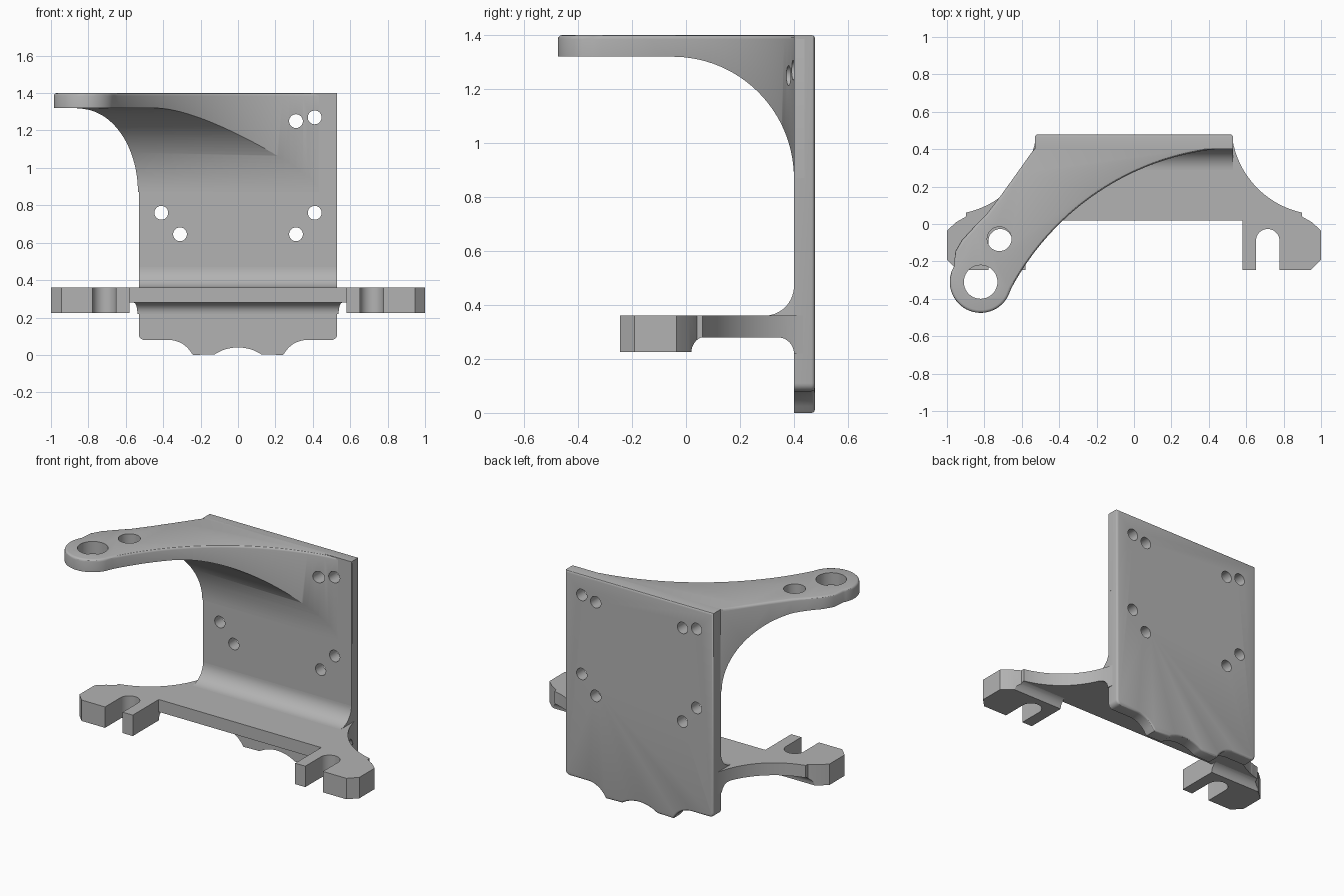
import bpy, bmesh
from math import cos, sin, radians

if "Cube" in bpy.data.objects:
    bpy.data.objects.remove(bpy.data.objects["Cube"])

GREY = (0.45, 0.45, 0.45, 1)
mat = bpy.data.materials.new("plain_grey")
mat.use_nodes = True
mat.diffuse_color = GREY
mat.node_tree.nodes["Principled BSDF"].inputs["Base Color"].default_value = GREY


def arc(cx, cy, r, a0, a1, n=16):
    """Points on a circle from angle a0 to a1 in degrees."""
    angles = [radians(a0 + (a1 - a0) * i / n) for i in range(n + 1)]
    return [(cx + r * cos(a), cy + r * sin(a)) for a in angles]


def mirror(pts):
    return [(-x, y) for x, y in reversed(pts)]


def prism(name, pts, axis, lo, hi, bevel=0.0):
    """Extrude an outline along an axis; optionally round the rim at hi."""
    place = {"x": lambda a, b, t: (t, a, b),
             "y": lambda a, b, t: (a, t, b),
             "z": lambda a, b, t: (a, b, t)}[axis]
    bm = bmesh.new()
    low = [bm.verts.new(place(a, b, lo)) for a, b in pts]
    high = [bm.verts.new(place(a, b, hi)) for a, b in pts]
    n = len(pts)
    bm.faces.new(low)
    bm.faces.new(high)
    for i in range(n):
        j = (i + 1) % n
        bm.faces.new((low[i], low[j], high[j], high[i]))
    bmesh.ops.recalc_face_normals(bm, faces=bm.faces)
    if bevel:
        rim = [e for e in bm.edges if all(v in high for v in e.verts)]
        bmesh.ops.bevel(bm, geom=rim, offset=bevel, segments=3,
                        profile=0.5, affect="EDGES")
    mesh = bpy.data.meshes.new(name)
    bm.to_mesh(mesh)
    bm.free()
    mesh.materials.append(mat)
    ob = bpy.data.objects.new(name, mesh)
    bpy.context.collection.objects.link(ob)
    return ob


def carve(ob, cutter, operation="DIFFERENCE"):
    bpy.context.view_layer.objects.active = ob
    mod = ob.modifiers.new("carve", "BOOLEAN")
    mod.operation = operation
    mod.solver = "EXACT"
    mod.object = cutter
    bpy.ops.object.modifier_apply(modifier=mod.name)


def discard(ob):
    bpy.data.objects.remove(ob)


def shape(ob, profile):
    """Keep only what lies inside a side profile."""
    cutter = prism("profile_cutter", profile, "x", -1.2, 1.2)
    carve(ob, cutter, "INTERSECT")
    discard(cutter)


# Back plate with a scalloped lower edge
half = arc(0, -0.19, 0.23, 90, 57, 8)
half += [(0.24, 0)] + arc(0.37, -0.06, 0.14, 150, 90, 8)
half += arc(0.50, 0.11, 0.03, -90, 0, 5) + [(0.53, 1.4)]
plate = prism("back_plate", half + mirror(half)[:-1], "y", 0.40, 0.478, 0.013)

# Upper arm: swept plan, blended to the plate by a large cove
plan = [(0.53, 0.44), (-0.53, 0.44), (-0.53, 0.407), (-0.62, 0.28),
        (-0.71, 0.155), (-0.79, 0.05), (-0.86, -0.02), (-0.92, -0.085),
        (-0.955, -0.145)]
plan += arc(-0.82, -0.31, 0.165, 150, 333, 28)
plan += arc(0.6, -1.013, 1.423, 152, 92.8, 40)
arm = prism("upper_arm", plan, "z", 0.8, 1.4, 0.015)
shape(arm, [(-0.6, 1.5), (-0.6, 1.32)] + arc(-0.05, 0.87, 0.45, 90, 0, 32)
      + [(0.44, 0.87), (0.44, 1.5)])
for x, y, r in ((-0.82, -0.31, 0.09), (-0.72, -0.08, 0.065)):
    cutter = prism("arm_hole_cutter", arc(x, y, r, 0, 350, 35), "z", 1.2, 1.5)
    carve(arm, cutter)
    discard(cutter)

# Screw holes; the upper ones on the right stop inside the arm
for side in (1, -1):
    for x, z in ((0.31, 1.25), (0.41, 1.27), (0.41, 0.76), (0.31, 0.645)):
        front = 0.3 if side < 0 and z > 1 else 0.0
        hole = arc(side * x, z, 0.037, 0, 345, 23)
        cutter = prism("screw_hole_cutter", hole, "y", front, 0.6)
        carve(plate, cutter)
        if z > 1:
            carve(arm, cutter)
        discard(cutter)

# Lower shelf with flared sides and a small cove underneath
flare = arc(1.0, 0.53, 0.48, 257.7, 190.8, 24)
edge = [(0.898, 0.02)] + flare
shelf = prism("lower_shelf", edge + mirror(edge), "z", 0.2, 0.36)
shape(shelf, [(0.0, 0.4), (0.0, 0.28)] + arc(0.34, 0.22, 0.06, 90, 0, 10)
      + [(0.44, 0.22), (0.44, 0.4)])

# Cove between the shelf and the plate
cove = prism("shelf_cove", [(0.44, 0.32), (0.29, 0.32)]
             + arc(0.29, 0.47, 0.11, 270, 360, 14) + [(0.44, 0.47)],
             "x", -0.53, 0.53)

# Slotted ears at both ends of the shelf
ear = [(0.58, -0.245), (0.652, -0.245)] + arc(0.715, -0.09, 0.063, 180, 0, 18)
ear += [(0.778, -0.245), (0.945, -0.245), (1, -0.19), (1, -0.035),
        (0.95, 0.01), (0.898, 0.04)]
ear += [p for p in flare if p[0] > 0.6] + [(0.58, 0.29)]
ears = []
for name, outline in (("left_ear", ear), ("right_ear", mirror(ear))):
    ob = prism(name, outline, "z", 0.2, 0.36)
    shape(ob, [(-0.3, 0.4), (-0.3, 0.225)] + arc(0.08, 0.225, 0.06, 180, 90, 8)
          + [(0.08, 0.4)])
    ears.append(ob)

# Smooth the curved walls, keep the corners sharp
for ob in [plate, arm, shelf, cove] + ears:
    bpy.ops.object.select_all(action="DESELECT")
    ob.select_set(True)
    bpy.context.view_layer.objects.active = ob
    bpy.ops.object.shade_smooth_by_angle(angle=radians(30))
